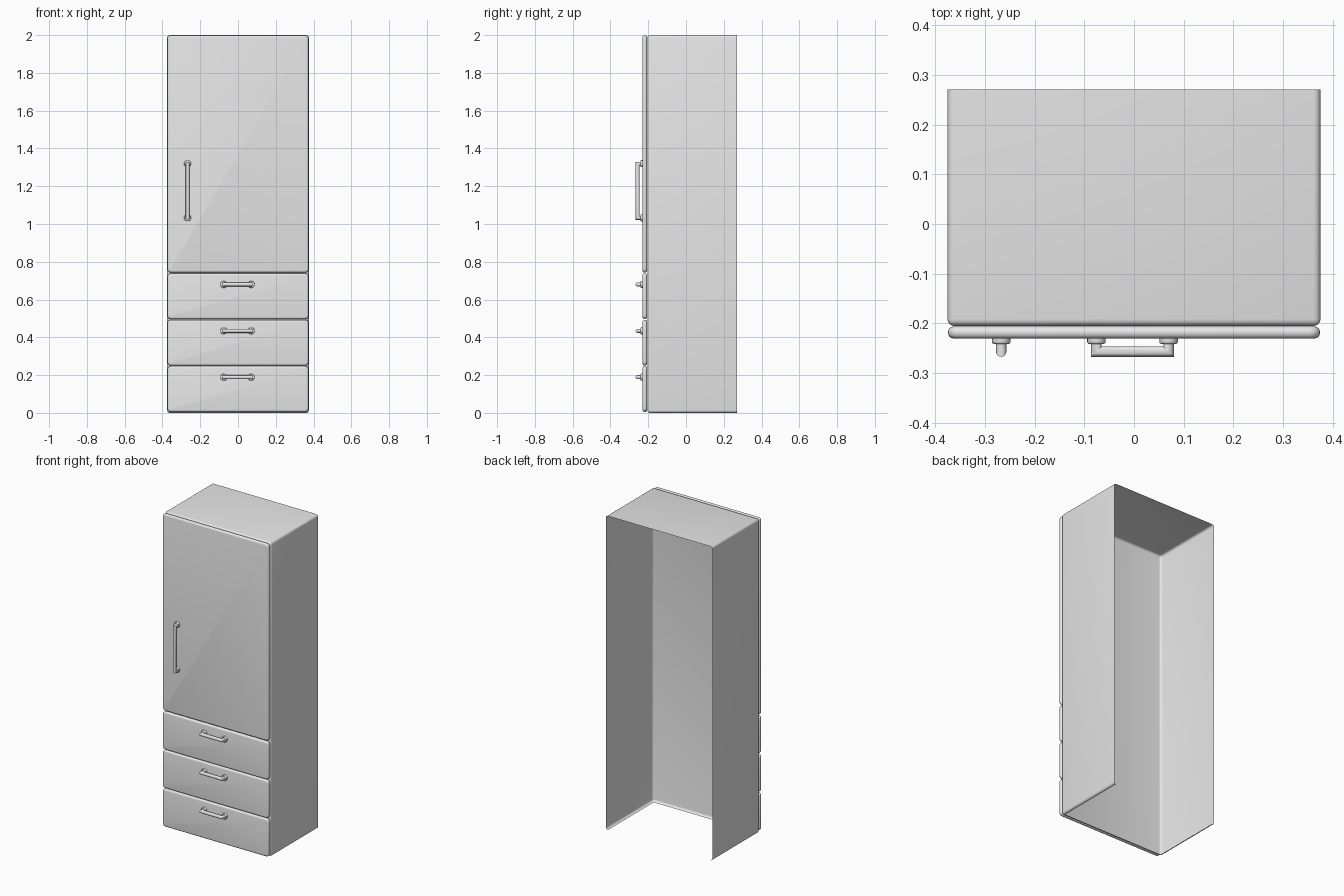
import bpy, bmesh
from math import cos, sin, pi, radians
from mathutils import Matrix, Vector

if "Cube" in bpy.data.objects:
    bpy.data.objects.remove(bpy.data.objects["Cube"], do_unlink=True)

grey = bpy.data.materials.new("light_grey")
grey.use_nodes = True
grey.diffuse_color = (0.8, 0.8, 0.8, 1)
grey.node_tree.nodes["Principled BSDF"].inputs["Base Color"].default_value = (0.8, 0.8, 0.8, 1)

FRONT = -0.23          # front plane of the door and drawers
BODY_FRONT = -0.205


def finish(bm, name):
    """Turn a bmesh into a smooth-shaded grey object."""
    mesh = bpy.data.meshes.new(name)
    bm.to_mesh(mesh)
    bm.free()
    mesh.materials.append(grey)
    obj = bpy.data.objects.new(name, mesh)
    bpy.context.collection.objects.link(obj)
    bpy.ops.object.select_all(action='DESELECT')
    obj.select_set(True)
    bpy.context.view_layer.objects.active = obj
    bpy.ops.object.shade_smooth_by_angle(angle=radians(40))
    return obj


def box(low, high):
    """Bmesh box between two corners."""
    low, high = Vector(low), Vector(high)
    bm = bmesh.new()
    bmesh.ops.create_cube(bm, size=1)
    for v in bm.verts:
        v.co = (low + high) / 2 + v.co * (high - low)
    return bm


def bevel(bm, edges, offset, segments=4):
    bmesh.ops.bevel(bm, geom=edges, offset=offset, segments=segments,
                    profile=0.5, affect='EDGES')


def along_y(edge):
    a, b = edge.verts
    return abs(a.co.y - b.co.y) > 0.005


# Cabinet shell: rounded edges, open at the back and underneath
bm = box((-0.375, BODY_FRONT, 0), (0.375, 0.27, 2))
bevel(bm, [e for e in bm.edges if min(v.co.y for v in e.verts) < 0], 0.014)
bm.normal_update()
open_faces = [f for f in bm.faces if f.normal.y > 0.99 or f.normal.z < -0.99]
bmesh.ops.delete(bm, geom=open_faces, context='FACES')
finish(bm, "cabinet_shell")


def panel(name, bottom, top):
    """Door or drawer front with rounded corners and a rounded rim."""
    bm = box((-0.374, FRONT, bottom), (0.374, BODY_FRONT - 0.001, top))
    bevel(bm, [e for e in bm.edges if along_y(e)], 0.02)
    bevel(bm, [e for e in bm.edges if not along_y(e)], 0.011)
    finish(bm, name)


def handle(name, x, z, reach, vertical=False):
    """Mitred round bar on two posts, each with a round foot."""
    radius, bar_y, sides = 0.0105, -0.2565, 16
    along = Vector((0, 0, 1)) if vertical else Vector((1, 0, 0))
    across = Vector((1, 0, 0)) if vertical else Vector((0, 0, 1))
    wall = Vector((0, 1, 0))
    centre = Vector((x, 0, z))
    bm = bmesh.new()
    # path stations: position along the bar, depth, inward direction
    stations = [(-reach, FRONT, along), (-reach, bar_y, along + wall),
                (reach, bar_y, wall - along), (reach, FRONT, -along)]
    rings = []
    for offset, y, inward in stations:
        middle = centre + along * offset + wall * y
        rings.append([bm.verts.new(middle + radius * (inward * cos(a) + across * sin(a)))
                      for a in (2 * pi * i / sides for i in range(sides))])
    for r, s in zip(rings, rings[1:]):
        for i in range(sides):
            j = (i + 1) % sides
            bm.faces.new((r[i], r[j], s[j], s[i]))
    bmesh.ops.recalc_face_normals(bm, faces=bm.faces)
    finish(bm, name)
    # feet
    for side, label in ((-1, "first"), (1, "second")):
        bm = bmesh.new()
        bmesh.ops.create_cone(bm, cap_ends=True, segments=24, radius1=0.0185,
                              radius2=0.0185, depth=0.014,
                              matrix=Matrix.Rotation(pi / 2, 4, 'X'))
        bmesh.ops.translate(bm, verts=bm.verts,
                            vec=centre + along * side * reach + wall * (FRONT - 0.004))
        rim = [e for e in bm.edges if all(v.co.y < FRONT - 0.006 for v in e.verts)]
        bevel(bm, rim, 0.004, 3)
        finish(bm, f"{name}_{label}_foot")


# Door
panel("door", 0.743, 1.998)
handle("door_handle", -0.267, 1.176, 0.143, vertical=True)

# Drawers
for i, level in enumerate(("bottom", "middle", "top")):
    base = 0.005 + i * 0.2455
    panel(f"{level}_drawer", base, base + 0.2425)
    handle(f"{level}_drawer_handle", -0.003, base + 0.184, 0.0725)
